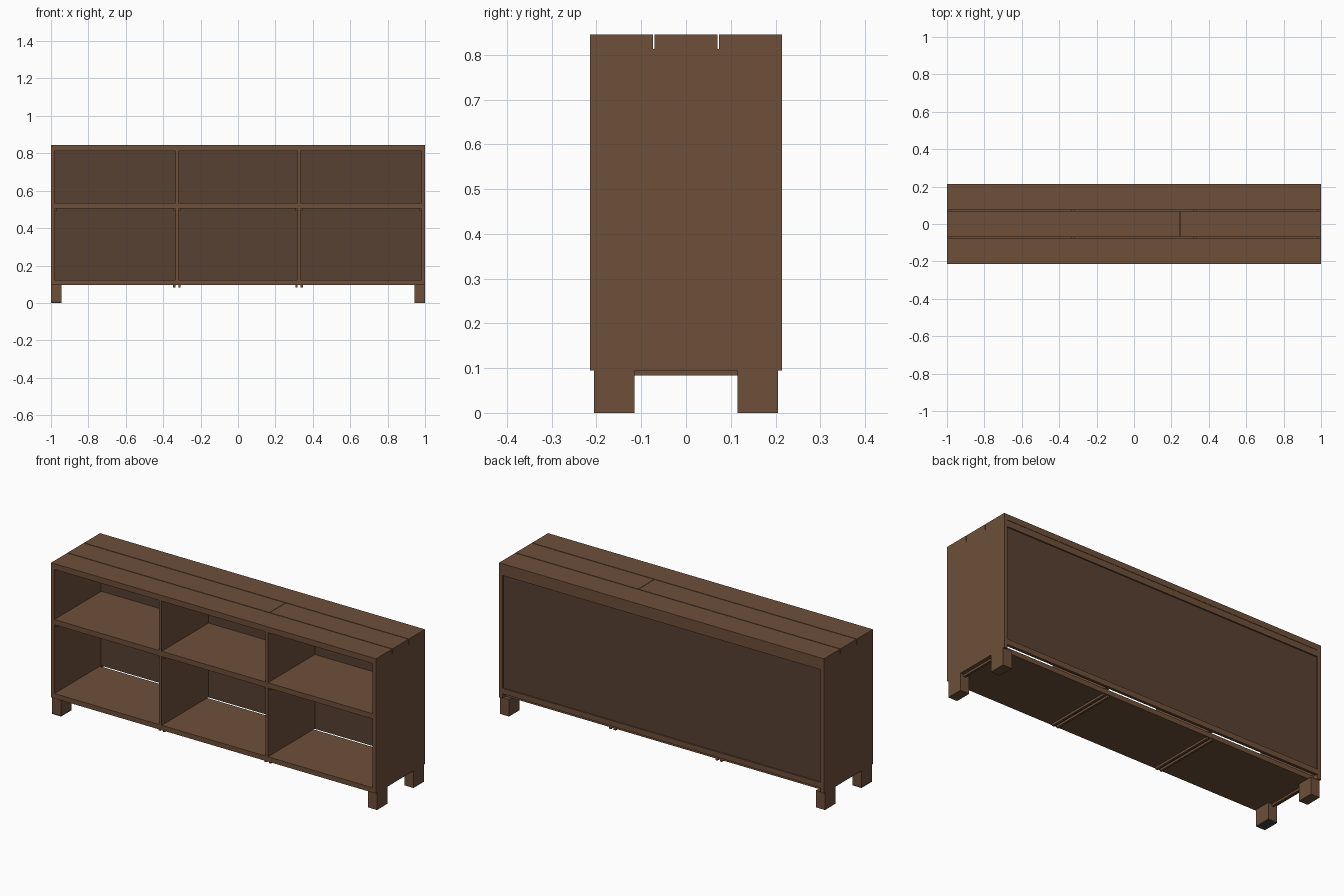
import bpy, bmesh

if "Cube" in bpy.data.objects:
    bpy.data.objects.remove(bpy.data.objects["Cube"])


def material(name, rgb):
    m = bpy.data.materials.new(name)
    m.diffuse_color = (*rgb, 1)
    m.use_nodes = True
    m.node_tree.nodes["Principled BSDF"].inputs["Base Color"].default_value = m.diffuse_color
    return m


wood = material("wood", (0.155, 0.078, 0.042))
dark_wood = material("dark_wood", (0.098, 0.053, 0.032))
grey = material("grey_felt", (0.05, 0.05, 0.05))


def box(name, x, y, z, mat=wood):
    """Box from (min, max) pairs on each axis."""
    bm = bmesh.new()
    bmesh.ops.create_cube(bm, size=1)
    for v in bm.verts:
        v.co = [r[0] if c < 0 else r[1] for c, r in zip(v.co, (x, y, z))]
    mesh = bpy.data.meshes.new(name)
    bm.to_mesh(mesh)
    bm.free()
    mesh.materials.append(mat)
    obj = bpy.data.objects.new(name, mesh)
    bpy.context.collection.objects.link(obj)
    return obj


HALF_D = 0.215              # half depth
BASE, TOP = 0.095, 0.813    # carcass bottom, underside of top planks
SIDE = 0.98                 # inner face of the sides
DIV = 0.327                 # divider centre
T = 0.008                   # half divider thickness

# Top planks with narrow gaps, the middle one split
box("top_plank_front", (-1, 1), (-HALF_D, -0.074), (TOP, 0.845))
box("top_plank_back", (-1, 1), (0.074, HALF_D), (TOP, 0.845))
box("top_plank_middle_long", (-1, 0.243), (-0.07, 0.07), (TOP, 0.845))
box("top_plank_middle_short", (0.245, 1), (-0.07, 0.07), (TOP, 0.845))

# Bottom board and middle shelf; the bottom stops short of the back
box("bottom_board", (-SIDE, SIDE), (-HALF_D, 0.184), (BASE, 0.122))
box("middle_shelf", (-SIDE, SIDE), (-HALF_D, 0.197), (0.505, 0.534))

for s, side in ((-1, "left"), (1, "right")):
    # Outer sides
    box(f"{side}_side", sorted((s * SIDE, s)), (-HALF_D, HALF_D), (BASE, TOP))
    # Dividers above and below the shelf
    c = s * DIV
    box(f"{side}_lower_divider", (c - T, c + T), (-HALF_D, 0.197), (0.122, 0.505))
    box(f"{side}_upper_divider", (c - T, c + T), (-HALF_D, 0.197), (0.534, TOP))
    # Legs
    for t, end in ((-1, "front"), (1, "back")):
        low = 0.008 if (s, t) == (-1, -1) else 0
        box(f"{side}_{end}_leg", sorted((s * 0.945, s)),
            sorted((t * 0.115, t * 0.206)), (low, BASE))
    # Support cleats under the shelf and the bottom board
    for i, x in enumerate((DIV - T - 0.006, DIV + T + 0.006, SIDE - 0.006)):
        xs = (s * x - 0.006, s * x + 0.006)
        box(f"{side}_shelf_cleat_{i}", xs, (-0.205, 0.195), (0.492, 0.505))
        box(f"{side}_bottom_cleat_{i}", xs, (-0.205, 0.18), (0.083, BASE))

# Felt pad under one leg
box("foot_pad", (-1, -0.945), (-0.206, -0.115), (0, 0.008), grey)

# Back panels and the rails that hold them
seams = (-SIDE, -0.655, -DIV, DIV, 0.655, SIDE)
for i, (a, b) in enumerate(zip(seams, seams[1:])):
    box(f"back_panel_{i}", (a, b), (0.197, 0.206), (0.12, TOP), dark_wood)
box("back_top_rail", (-SIDE, SIDE), (0.206, 0.213), (0.778, TOP))
box("back_bottom_rail", (-SIDE, SIDE), (0.206, 0.213), (0.12, 0.15))
